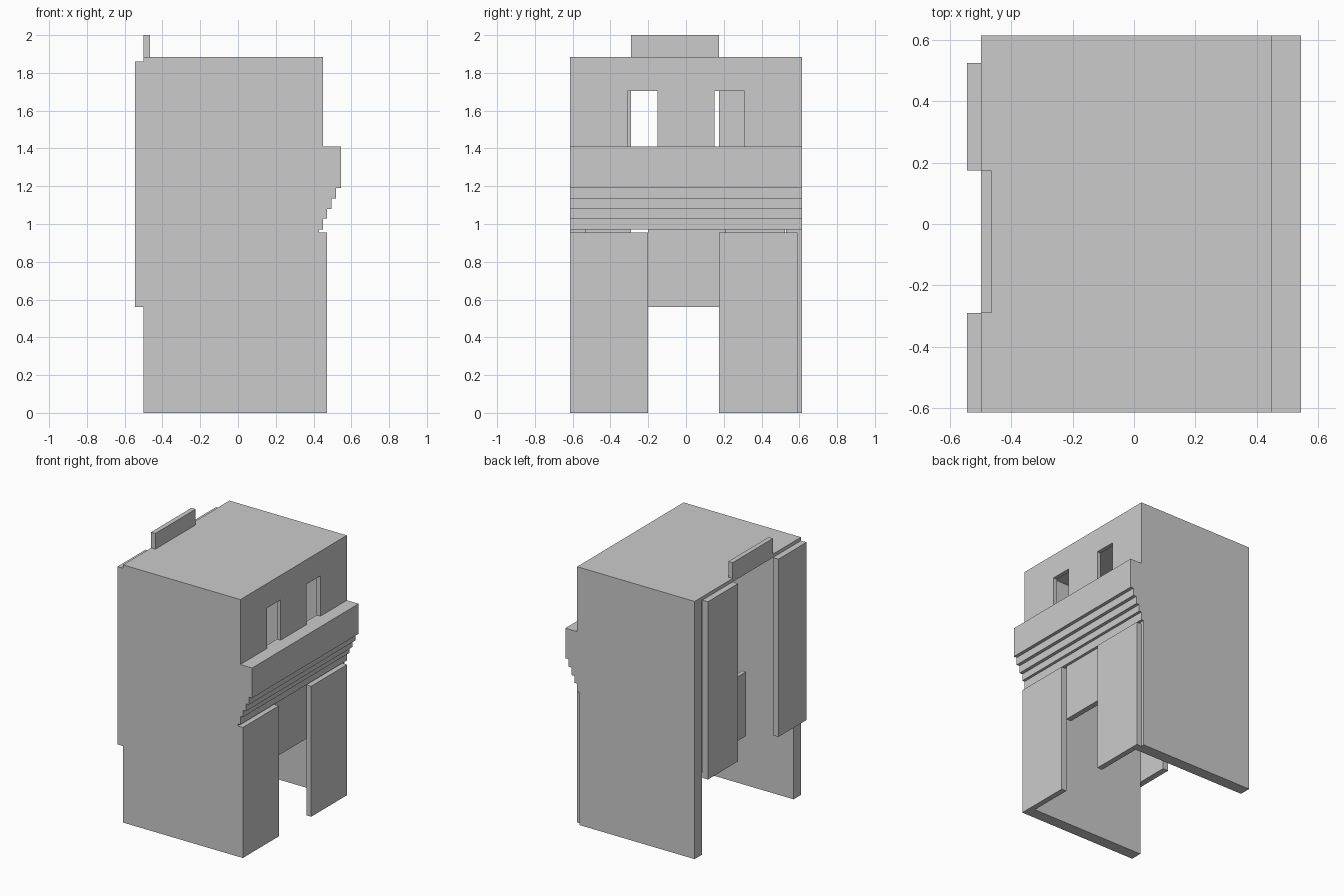
import bpy
import bmesh

if "Cube" in bpy.data.objects:
    bpy.data.objects.remove(bpy.data.objects["Cube"])


def box(name, x, y, z):
    """Axis-aligned box from (min, max) ranges."""
    bm = bmesh.new()
    bmesh.ops.create_cube(bm, size=1)
    for v in bm.verts:
        v.co = [r[0] if c < 0 else r[1] for c, r in zip(v.co, (x, y, z))]
    mesh = bpy.data.meshes.new(name)
    bm.to_mesh(mesh)
    bm.free()
    ob = bpy.data.objects.new(name, mesh)
    bpy.context.collection.objects.link(ob)
    return ob


def extrude_y(name, profile, y0, y1):
    """Solid from an x-z profile swept along y."""
    bm = bmesh.new()
    face = bm.faces.new([bm.verts.new((x, y0, z)) for x, z in profile])
    res = bmesh.ops.extrude_face_region(bm, geom=[face])
    moved = [g for g in res["geom"] if isinstance(g, bmesh.types.BMVert)]
    bmesh.ops.translate(bm, verts=moved, vec=(0, y1 - y0, 0))
    bmesh.ops.recalc_face_normals(bm, faces=bm.faces)
    mesh = bpy.data.meshes.new(name)
    bm.to_mesh(mesh)
    bm.free()
    ob = bpy.data.objects.new(name, mesh)
    bpy.context.collection.objects.link(ob)
    return ob


W = 0.615        # half width of the building
INNER = 0.53     # inner face of the side walls
ROOF = 1.86      # underside of the roof

# Side walls and roof slab
box("side_wall_left", (-0.5, 0.43), (-W, -INNER), (0, ROOF))
box("side_wall_right", (-0.5, 0.43), (INNER, W), (0, ROOF))
box("roof", (-0.5, 0.45), (-W, W), (ROOF, 1.885))

# Upper facade with the stepped ledge below its windows
steps = [(0.45, 0.97), (0.47, 1.03), (0.495, 1.08), (0.52, 1.135), (0.545, 1.19)]
tops = [z for _, z in steps[1:]] + [1.41]
profile = [(0.42, 0.97)]
for (x, z), top in zip(steps, tops):
    profile += [(x, z), (x, top)]
profile += [(0.45, 1.41), (0.45, ROOF), (0.42, ROOF)]
facade = extrude_y("facade", profile, -W, W)

# Window openings
for side in (-1, 1):
    ys = sorted((side * 0.15, side * 0.31))
    cutter = box("window_cutter", (0.3, 0.6), ys, (1.41, 1.705))
    cutter.hide_render = True
    cutter.hide_viewport = True
    mod = facade.modifiers.new("window", 'BOOLEAN')
    mod.operation = 'DIFFERENCE'
    mod.solver = 'EXACT'
    mod.object = cutter

# Ground floor front panels and the hanging panel over the doorway
box("front_panel_left", (0.43, 0.47), (-W, -0.2), (0, 0.955))
box("front_panel_right", (0.43, 0.47), (0.175, 0.59), (0, 0.955))
box("doorway_panel", (0.39, 0.43), (-0.2, 0.21), (0.56, 0.97))

# Back panels, rear inner panel and rooftop board
box("back_panel_left", (-0.545, -0.5), (-W, -0.29), (0.56, ROOF))
box("back_panel_right", (-0.545, -0.5), (0.175, 0.525), (0.56, ROOF))
box("inner_panel", (-0.36, -0.33), (-0.18, 0.21), (0.56, 1.03))
box("rooftop_board", (-0.5, -0.465), (-0.29, 0.175), (1.87, 2.0))
